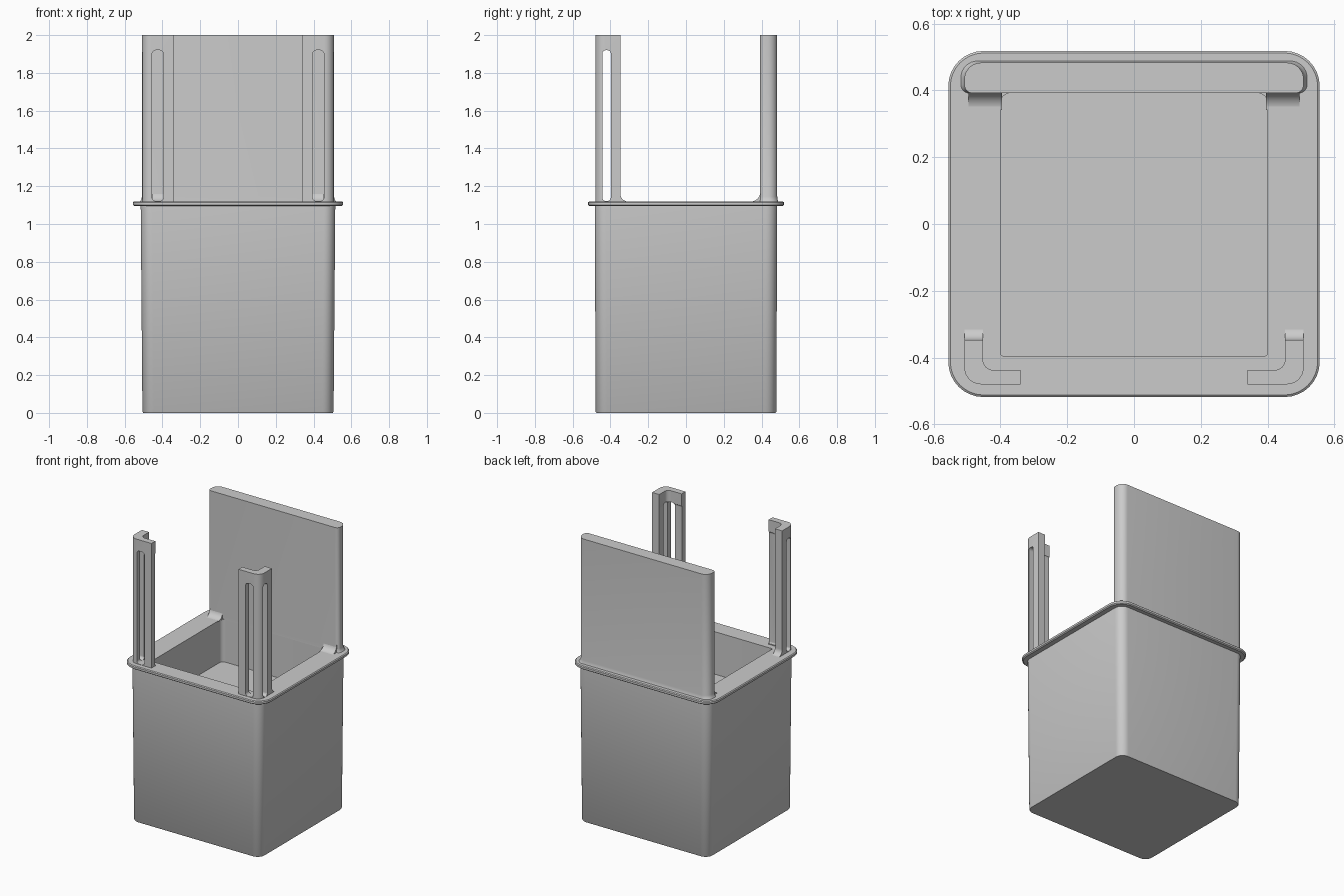
import bpy, bmesh, math
from mathutils import Vector

if "Cube" in bpy.data.objects:
    bpy.data.objects.remove(bpy.data.objects["Cube"])


def rounded(corners, seg=8):
    """2D outline from (x, y, radius) right-angled corners."""
    pts, n = [], len(corners)
    for i, (x, y, r) in enumerate(corners):
        p = Vector((x, y))
        u = (Vector(corners[i - 1][:2]) - p).normalized()
        v = (Vector(corners[(i + 1) % n][:2]) - p).normalized()
        if r == 0:
            pts.append(p)
            continue
        for k in range(seg + 1):
            t = math.pi / 2 * k / seg
            pts.append(p + r * (u + v) - r * (v * math.cos(t) + u * math.sin(t)))
    return pts


def rect(x0, x1, y0, y1, r_front, r_back=None):
    rb = r_front if r_back is None else r_back
    return rounded([(x0, y0, r_front), (x1, y0, r_front), (x1, y1, rb), (x0, y1, rb)])


def loft(name, rings):
    """Skin a stack of equal-length 3D rings and cap both ends."""
    bm = bmesh.new()
    loops = [[bm.verts.new(p) for p in ring] for ring in rings]
    n = len(loops[0])
    for a, b in zip(loops, loops[1:]):
        for i in range(n):
            bm.faces.new((a[i], a[(i + 1) % n], b[(i + 1) % n], b[i]))
    bm.faces.new(loops[0][::-1])
    bm.faces.new(loops[-1])
    bmesh.ops.recalc_face_normals(bm, faces=bm.faces)
    me = bpy.data.meshes.new(name)
    bm.to_mesh(me)
    bm.free()
    ob = bpy.data.objects.new(name, me)
    bpy.context.collection.objects.link(ob)
    return ob


def prism(name, pts, axis, a, b):
    place = {'x': lambda u, v, w: (w, u, v),
             'y': lambda u, v, w: (u, w, v),
             'z': lambda u, v, w: (u, v, w)}[axis]
    return loft(name, [[place(p[0], p[1], w) for p in pts] for w in (a, b)])


def finish(ob, mirror=False, cutters=()):
    bpy.ops.object.select_all(action='DESELECT')
    bpy.context.view_layer.objects.active = ob
    ob.select_set(True)
    for c in cutters:
        m = ob.modifiers.new("slot", 'BOOLEAN')
        m.operation, m.solver, m.object = 'DIFFERENCE', 'EXACT', c
        bpy.ops.object.modifier_apply(modifier=m.name)
        bpy.data.objects.remove(c)
    bpy.ops.object.shade_smooth_by_angle(angle=math.radians(35))
    if mirror:
        ob.modifiers.new("mirror", 'MIRROR').use_mirror_merge = False


def base_fillet(name, y, d, s, x0, x1):
    z = 1.119
    pts = [(y - d * 0.01, z - 0.004), (y + d * s, z - 0.004)]
    for k in range(9):
        t = math.pi / 2 * k / 8
        pts.append((y + d * s * (1 - math.sin(t)), z + s * (1 - math.cos(t))))
    pts.append((y - d * 0.01, z + s))
    finish(prism(name, pts, 'x', x0, x1), mirror=True)


# Tub: tapered outer walls, overhanging rim and shallow pocket
tub = []
for hx, hy, r, z in [(0.502, 0.474, 0.055, 0), (0.506, 0.478, 0.06, 0.006),
                     (0.515, 0.483, 0.06, 1.095), (0.549, 0.511, 0.10, 1.095),
                     (0.556, 0.518, 0.105, 1.101), (0.556, 0.518, 0.105, 1.115),
                     (0.550, 0.512, 0.10, 1.12)]:
    tub.append([(p.x, p.y, z) for p in rect(-hx, hx, -hy, hy, r)])
for z in (1.12, 0.82):
    tub.append([(p.x, p.y, z) for p in rect(-0.4, 0.4, -0.395, 0.392, 0.01, 0.03)])
finish(loft("tub", tub))

# Tall back panel with a slightly flared foot
panel = []
for e, z in [(0.014, 1.115), (0.005, 1.127), (0, 1.145), (0, 2.0)]:
    panel.append([(p.x, p.y, z) for p in
                  rect(-0.508 - e, 0.508 + e, 0.392, 0.483 + e / 2, 0.025, 0.05)])
finish(loft("back_panel", panel))
base_fillet("panel_foot_fillet", 0.394, -1, 0.052, 0.395, 0.495)

# L-shaped slotted corner posts
outline = rounded([(0.34, -0.48, 0), (0.508, -0.48, 0.05), (0.508, -0.347, 0),
                   (0.452, -0.347, 0), (0.452, -0.437, 0.03), (0.34, -0.437, 0)])
post = prism("corner_post", outline, 'z', 1.115, 2.0)
front_slot = prism("front_slot_cutter", rect(0.395, 0.455, 1.122, 1.92, 0.02), 'y', -0.6, -0.3)
side_slot = prism("side_slot_cutter", rect(-0.443, -0.398, 1.122, 1.92, 0.018), 'x', 0.3, 0.6)
for c in (front_slot, side_slot):
    c.hide_render = True
finish(post, mirror=True, cutters=(front_slot, side_slot))
base_fillet("post_foot_fillet", -0.347, 1, 0.04, 0.452, 0.508)
